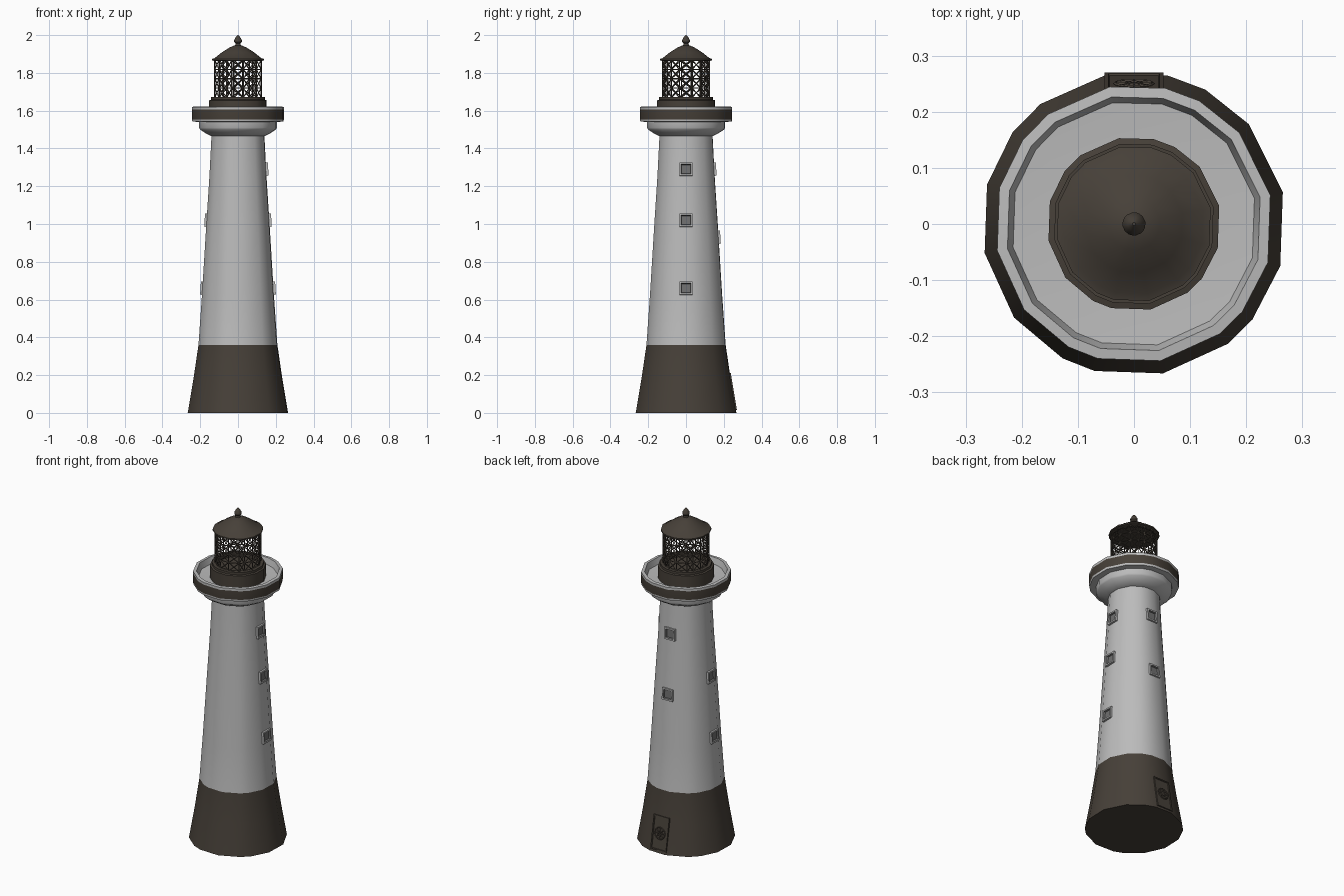
import bpy, bmesh
from math import sin, cos, pi, radians, atan2
from mathutils import Matrix, Vector

if "Cube" in bpy.data.objects:
    bpy.data.objects.remove(bpy.data.objects["Cube"])


def material(name, rgb):
    m = bpy.data.materials.new(name)
    m.use_nodes = True
    m.diffuse_color = (*rgb, 1)
    m.node_tree.nodes["Principled BSDF"].inputs["Base Color"].default_value = (*rgb, 1)
    return m


STONE = material("pale stone", (0.5, 0.5, 0.5))
DARK = material("dark brown paint", (0.062, 0.051, 0.04))
PANE = material("grey pane", (0.16, 0.16, 0.16))

# Slightly irregular plan shared by every turned part
PLAN = [12, 41, 62, 77, 100, 128, 143, 165, 191, 218, 242, 255, 281, 308, 321, 344]
SPREAD = 1.035  # corner radius relative to half width


def finish(bm, name, mats, smooth=False):
    mesh = bpy.data.meshes.new(name)
    bmesh.ops.recalc_face_normals(bm, faces=bm.faces)
    bm.to_mesh(mesh)
    bm.free()
    for m in mats:
        mesh.materials.append(m)
    ob = bpy.data.objects.new(name, mesh)
    bpy.context.collection.objects.link(ob)
    if smooth:
        bpy.ops.object.select_all(action="DESELECT")
        ob.select_set(True)
        bpy.context.view_layer.objects.active = ob
        bpy.ops.object.shade_smooth_by_angle(angle=radians(40))
    return ob


def corner(r, z, deg):
    a = radians(deg)
    return Vector((r * SPREAD * cos(a), r * SPREAD * sin(a), z))


def lathe(name, profile, mats, rule=lambda z: 0):
    """Turn (half width, z) points around the plan and cap both ends."""
    bm = bmesh.new()
    rings = [[bm.verts.new(corner(r, z, d)) for d in PLAN] for r, z in profile]
    n = len(PLAN)
    for low, high in zip(rings, rings[1:]):
        for i in range(n):
            j = (i + 1) % n
            bm.faces.new((low[i], low[j], high[j], high[i]))
    bm.faces.new(rings[0])
    bm.faces.new(rings[-1])
    for f in bm.faces:
        f.material_index = rule(f.calc_center_median().z)
    return finish(bm, name, mats, True)


def add_bar(bm, a, b, r, sides=4):
    d = b - a
    turn = d.to_track_quat("Z", "Y").to_matrix().to_4x4()
    bmesh.ops.create_cone(bm, cap_ends=True, segments=sides, radius1=r, radius2=r,
                          depth=d.length, matrix=Matrix.Translation((a + b) / 2) @ turn)


# Tower: dark foot, pale shaft
SHAFT = [(0.262, 0), (0.232, 0.18), (0.206, 0.36), (0.188, 0.62),
         (0.165, 1.0), (0.149, 1.25), (0.138, 1.47)]
lathe("tower", SHAFT, [STONE, DARK], lambda z: int(z < 0.36))

# Flared cornice under the gallery
lathe("cornice", [(0.138, 1.465), (0.165, 1.478), (0.198, 1.5), (0.203, 1.51),
                  (0.203, 1.548)], [STONE])

# Gallery with dark painted band and sunken deck
lathe("gallery", [(0.19, 1.54), (0.238, 1.542), (0.24, 1.554), (0.24, 1.606),
                  (0.24, 1.62), (0.222, 1.622), (0.212, 1.585), (0.14, 1.58)],
      [STONE, DARK], lambda z: int(1.555 < z < 1.6 and abs(z - 1.58) < 0.001))

# Lantern plinth
lathe("lantern_base", [(0.15, 1.575), (0.15, 1.655), (0.14, 1.658), (0.14, 1.672),
                       (0.112, 1.672), (0.112, 1.65)], [DARK])

# Lantern lattice: hoops, uprights and crossed bars
bm = bmesh.new()
ROWS, R, Z0, Z1 = 4, 0.122, 1.67, 1.868
levels = [Z0 + (Z1 - Z0) * k / ROWS for k in range(ROWS + 1)]
for a, b in zip(PLAN, PLAN[1:] + PLAN[:1]):
    add_bar(bm, corner(R, Z0, a), corner(R, Z1, a), 0.0035)
    for k, z in enumerate(levels):
        add_bar(bm, corner(R, z, a), corner(R, z, b), 0.003)
        if k < ROWS:
            add_bar(bm, corner(R, z, a), corner(R, levels[k + 1], b), 0.003)
            add_bar(bm, corner(R, z, b), corner(R, levels[k + 1], a), 0.003)
finish(bm, "lantern_lattice", [DARK])

# Roof and finial
lathe("roof", [(0.12, 1.862), (0.135, 1.866), (0.135, 1.874), (0.122, 1.878),
               (0.085, 1.908), (0.045, 1.934), (0.018, 1.946)], [DARK])
lathe("finial", [(0.016, 1.94), (0.013, 1.956), (0.02, 1.964), (0.02, 1.974),
                 (0.011, 1.99), (0.003, 2.0)], [DARK])


def wall(z):
    """Half width and lean of the shaft at a height."""
    for (r0, z0), (r1, z1) in zip(SHAFT, SHAFT[1:]):
        if z0 <= z <= z1:
            return r0 + (r1 - r0) * (z - z0) / (z1 - z0), atan2(r0 - r1, z1 - z0)


def wall_frame(deg, z):
    """Matrix with x out of the wall, y along it and z up the slope."""
    r, lean = wall(z)
    return (Matrix.Rotation(radians(deg), 4, "Z") @ Matrix.Translation((r, 0, z))
            @ Matrix.Rotation(-lean, 4, "Y"))


# Windows: raised frames with recessed panes
def window(name, deg, z):
    bm = bmesh.new()
    bmesh.ops.create_cube(bm, size=1, matrix=Matrix.Diagonal((0.04, 0.07, 0.07, 1)))
    front = max(bm.faces, key=lambda f: f.calc_center_median().x)
    bmesh.ops.inset_individual(bm, faces=[front], thickness=0.013)
    rim = bmesh.ops.inset_individual(bm, faces=[front], thickness=0.004)
    for f in rim["faces"]:
        f.material_index = 1
    front.material_index = 1
    bmesh.ops.translate(bm, verts=front.verts, vec=(-0.01, 0, 0))
    bm.transform(wall_frame(deg, z) @ Matrix.Translation((-0.007, 0, 0)))
    finish(bm, name, [STONE, PANE])


for side, deg, heights in (("left", 0, (0.66, 1.02, 1.29)),
                           ("right", 180, (0.66, 1.02)),
                           ("back", 90, (0.93, 1.29))):
    for i, z in enumerate(heights):
        window(f"{side}_window_{i + 1}", deg, z)

# Back door: raised panel with border and round grille
bm = bmesh.new()
bmesh.ops.create_cube(bm, size=1, matrix=Matrix.Diagonal((0.03, 0.105, 0.2, 1)))
front = max(bm.faces, key=lambda f: f.calc_center_median().x)
bmesh.ops.inset_individual(bm, faces=[front], thickness=0.01)
bmesh.ops.inset_individual(bm, faces=[front], thickness=0.002, depth=-0.004)
for r in (0.014, 0.034):
    for k in range(12):
        a, b = (2 * pi * (k + s) / 12 for s in (0, 1))
        add_bar(bm, Vector((0.012, r * cos(a), r * sin(a))),
                Vector((0.012, r * cos(b), r * sin(b))), 0.003)
for k in range(8):
    a = pi * k / 4
    add_bar(bm, Vector((0.012, 0, 0)), Vector((0.012, 0.034 * cos(a), 0.034 * sin(a))), 0.0025)
bm.transform(wall_frame(90, 0.112) @ Matrix.Translation((-0.005, 0, 0)))
finish(bm, "door", [DARK])
